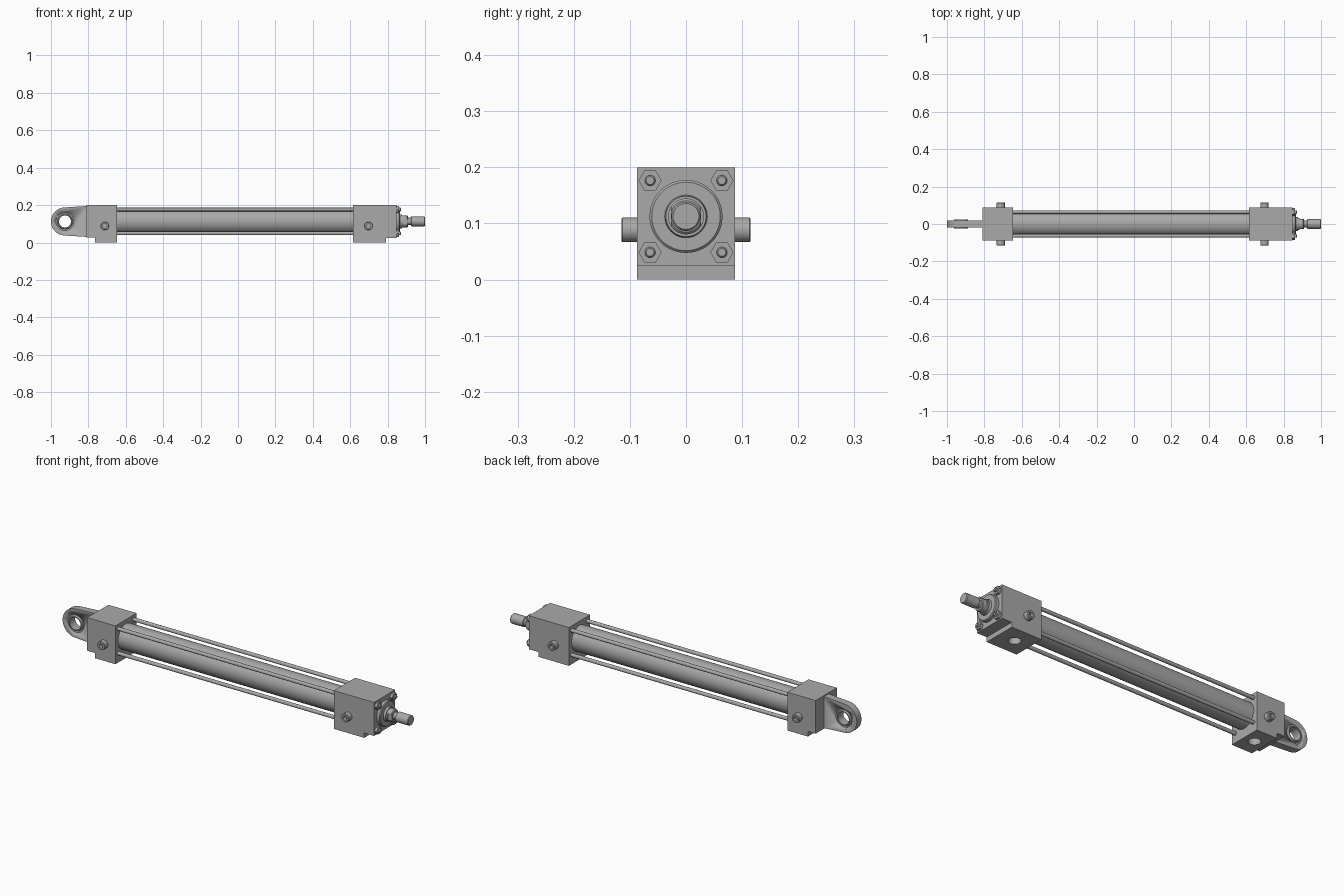
import bpy
import bmesh
from math import cos, sin, pi, radians
from mathutils import Matrix, Vector

cube = bpy.data.objects.get("Cube")
if cube:
    bpy.data.objects.remove(cube, do_unlink=True)

AXIS_Z = 0.1125      # height of the piston axis
HALF = 0.0875        # half width of the square heads
TIE = 0.064          # tie rod offset from the axis

steel = bpy.data.materials.new("grey_steel")
steel.use_nodes = True
COLOR = (0.4, 0.4, 0.4, 1)
steel.diffuse_color = COLOR
steel.node_tree.nodes["Principled BSDF"].inputs["Base Color"].default_value = COLOR


def finish(name, bm, smooth=True):
    bmesh.ops.recalc_face_normals(bm, faces=bm.faces)
    mesh = bpy.data.meshes.new(name)
    bm.to_mesh(mesh)
    bm.free()
    obj = bpy.data.objects.new(name, mesh)
    bpy.context.collection.objects.link(obj)
    mesh.materials.append(steel)
    if smooth:
        bpy.ops.object.select_all(action="DESELECT")
        obj.select_set(True)
        bpy.context.view_layer.objects.active = obj
        bpy.ops.object.shade_smooth_by_angle(angle=radians(30))
    return obj


def prism(name, points, axis, start, end, smooth=False):
    """Extrude a closed outline along y or x."""
    bm = bmesh.new()
    place = (lambda a, b: (a, start, b)) if axis == "y" else (lambda a, b: (start, a, b))
    face = bm.faces.new([bm.verts.new(place(a, b)) for a, b in points])
    shift = Vector((0, end - start, 0) if axis == "y" else (end - start, 0, 0))
    new = bmesh.ops.extrude_face_region(bm, geom=[face])["geom"]
    bmesh.ops.translate(bm, vec=shift, verts=[v for v in new if isinstance(v, bmesh.types.BMVert)])
    return finish(name, bm, smooth)


def box(name, x0, x1, y0, y1, z0, z1):
    return prism(name, [(x0, z0), (x1, z0), (x1, z1), (x0, z1)], "y", y0, y1)


def lathe(name, profile, centre, axis="x", sides=48, closed=False):
    """Revolve (distance, radius) points round an axis through the centre."""
    bm = bmesh.new()
    rings = [[bm.verts.new((r * cos(2 * pi * i / sides), r * sin(2 * pi * i / sides), d))
              for i in range(sides)] for d, r in profile]
    pairs = list(zip(rings, rings[1:]))
    if closed:
        pairs.append((rings[-1], rings[0]))
    else:
        bm.faces.new(rings[0])
        bm.faces.new(rings[-1])
    for a, b in pairs:
        for i in range(sides):
            j = (i + 1) % sides
            bm.faces.new((a[i], a[j], b[j], b[i]))
    turn = {"x": Matrix.Rotation(pi / 2, 4, "Y"), "y": Matrix.Rotation(-pi / 2, 4, "X"),
            "z": Matrix.Identity(4)}[axis]
    bm.transform(Matrix.Translation(centre) @ turn)
    return finish(name, bm)


def cut(obj, cutter):
    mod = obj.modifiers.new("cut", "BOOLEAN")
    mod.operation = "DIFFERENCE"
    mod.solver = "EXACT"
    mod.object = cutter
    bpy.context.view_layer.objects.active = obj
    bpy.ops.object.modifier_apply(modifier=mod.name)
    bpy.data.objects.remove(cutter, do_unlink=True)


# Square end heads with the port in the underside
cap = box("cap_head", -0.765, -0.647, -HALF, HALF, 0, 0.2)
rod_head = prism("rod_head", [(0.615, 0), (0.79, 0), (0.79, 0.025), (0.847, 0.025),
                              (0.847, 0.2), (0.615, 0.2)], "y", -HALF, HALF)
for head, x in ((cap, -0.706), (rod_head, 0.70)):
    cut(head, lathe("port_cutter", [(-0.02, 0.029), (0.04, 0.029)], (x, 0, 0), "z", 32))

# Side fittings, hollow at the outer end
for x, end in ((-0.712, "cap"), (0.698, "rod")):
    for side, word in ((1, "left"), (-1, "right")):
        lathe(f"{end}_fitting_{word}",
              [(side * 0.08, 0.022), (side * 0.113, 0.022), (side * 0.115, 0.020),
               (side * 0.115, 0.011), (side * 0.098, 0.011)],
              (x, 0, 0.0885), "y", 32)

# Barrel
lathe("barrel", [(-0.66, 0.066), (0.63, 0.066)], (0, 0, AXIS_Z), sides=64)

# Tie rods with hexagonal nuts
for sy in (1, -1):
    for sz in (1, -1):
        place = f"{'upper' if sz > 0 else 'lower'}_{'left' if sy > 0 else 'right'}"
        y, z = sy * TIE, AXIS_Z + sz * TIE
        lathe(f"tie_rod_{place}", [(-0.66, 0.0095), (0.868, 0.0095), (0.871, 0.007)], (0, y, z), sides=20)
        hexagon = [(y + 0.0205 * cos(k * pi / 3), z + 0.0205 * sin(k * pi / 3)) for k in range(6)]
        prism(f"nut_{place}", hexagon, "x", 0.843, 0.861)

# Gland and piston rod with wrench flats
lathe("gland", [(0.84, 0.065), (0.862, 0.065), (0.866, 0.061), (0.866, 0.038),
                (0.878, 0.036)], (0, 0, AXIS_Z))
rod = lathe("piston_rod", [(0.85, 0.032), (0.904, 0.032), (0.908, 0.028), (0.908, 0.02),
                           (0.924, 0.02), (0.924, 0.023), (0.927, 0.026), (0.996, 0.026),
                           (1.0, 0.023)], (0, 0, AXIS_Z))
for s in (1, -1):
    cut(rod, box("flat_cutter", 0.885, 0.915, min(s * 0.027, s * 0.05), max(s * 0.027, s * 0.05),
                 AXIS_Z - 0.05, AXIS_Z + 0.05))

# Rear mounting plate and eye
box("mounting_plate", -0.81, -0.765, -HALF, HALF, 0.027, 0.2)
EYE_X = -0.925
arc = [(EYE_X + 0.075 * cos(radians(a)), AXIS_Z + 0.075 * sin(radians(a))) for a in range(95, 266, 5)]
eye = prism("mounting_eye", arc + [(-0.80, AXIS_Z - 0.083), (-0.80, AXIS_Z + 0.083)],
            "y", -0.019, 0.019, True)
cut(eye, lathe("eye_cutter", [(-0.1, 0.048), (0.1, 0.048)], (EYE_X, 0, AXIS_Z), "y"))

# Spherical bearing: outer race and inner ring
lathe("bearing_race", [(-0.015, 0.048), (0.015, 0.048), (0.015, 0.041), (-0.015, 0.041)],
      (EYE_X, 0, AXIS_Z), "y", closed=True)
lathe("bearing_ring", [(-0.023, 0.032), (-0.023, 0.037), (-0.012, 0.042), (0.012, 0.042),
                       (0.023, 0.037), (0.023, 0.032)], (EYE_X, 0, AXIS_Z), "y", closed=True)
